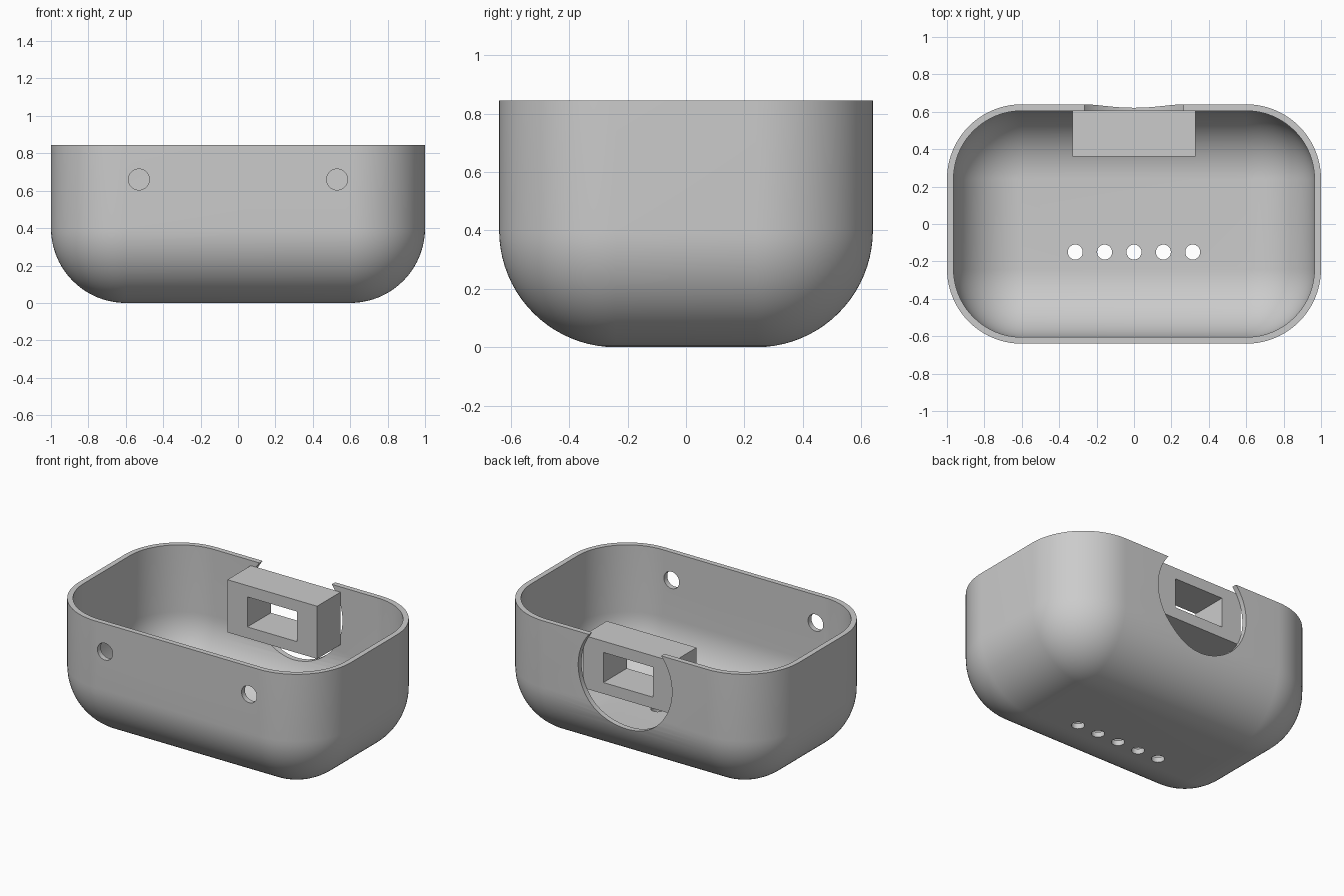
import bpy
import bmesh
from math import cos, sin, pi

old = bpy.data.objects.get("Cube")
if old:
    bpy.data.objects.remove(old, do_unlink=True)

CX, CY, R, WALL, TOP = 0.6, 0.24, 0.4, 0.035, 0.845
SEG = 20

grey = bpy.data.materials.new("light grey plastic")
grey.use_nodes = True
colour = (0.6, 0.6, 0.6, 1)
grey.diffuse_color = colour
grey.node_tree.nodes["Principled BSDF"].inputs["Base Color"].default_value = colour


def activate(obj):
    bpy.ops.object.select_all(action='DESELECT')
    obj.select_set(True)
    bpy.context.view_layer.objects.active = obj


def cut(obj, cutter):
    """Subtract a cutter, then discard it."""
    cutter.hide_render = True
    activate(obj)
    mod = obj.modifiers.new("cut", 'BOOLEAN')
    mod.operation, mod.solver, mod.object = 'DIFFERENCE', 'EXACT', cutter
    bpy.ops.object.modifier_apply(modifier=mod.name)
    bpy.data.objects.remove(cutter, do_unlink=True)


def cylinder(loc, radius, depth, along_y=False, sides=48):
    bpy.ops.mesh.primitive_cylinder_add(
        vertices=sides, radius=radius, depth=depth, location=loc,
        rotation=(pi / 2 if along_y else 0, 0, 0))
    return bpy.context.object


def box(name, lo, hi):
    mid = [(a + b) / 2 for a, b in zip(lo, hi)]
    bpy.ops.mesh.primitive_cube_add(size=1, location=mid)
    obj = bpy.context.object
    obj.name = name
    obj.scale = [b - a for a, b in zip(lo, hi)]
    bpy.ops.object.transform_apply(location=False, rotation=False, scale=True)
    return obj


def ring(bm, radius, z):
    """Rounded rectangle whose corner centres stay fixed."""
    verts = []
    for k, (sx, sy) in enumerate([(1, 1), (-1, 1), (-1, -1), (1, -1)]):
        for i in range(SEG + 1):
            a = (k + i / SEG) * pi / 2
            verts.append(bm.verts.new((sx * CX + radius * cos(a),
                                       sy * CY + radius * sin(a), z)))
    return verts


# Tub: outer skin from the base up, then inner skin back down
def skin(radius):
    steps = [i / SEG * pi / 2 for i in range(SEG + 1)]
    return [(radius * sin(a), R - radius * cos(a)) for a in steps] + [(radius, TOP)]


bm = bmesh.new()
rings = [ring(bm, r, z) for r, z in skin(R) + skin(R - WALL)[::-1]]
for low, high in zip(rings, rings[1:]):
    n = len(low)
    for i in range(n):
        j = (i + 1) % n
        bm.faces.new((low[i], low[j], high[j], high[i]))
bmesh.ops.remove_doubles(bm, verts=bm.verts, dist=1e-5)
bmesh.ops.holes_fill(bm, edges=[e for e in bm.edges if e.is_boundary], sides=0)
bmesh.ops.recalc_face_normals(bm, faces=bm.faces)
mesh = bpy.data.meshes.new("tub_shell")
bm.to_mesh(mesh)
bm.free()
tub = bpy.data.objects.new("tub_shell", mesh)
bpy.context.collection.objects.link(tub)
mesh.materials.append(grey)

# Two front holes, a row of floor holes, and the round notch in the back
for side in (-1, 1):
    cut(tub, cylinder((side * 0.53, -0.62, 0.66), 0.056, 0.2, True))
for i in range(-2, 3):
    cut(tub, cylinder((i * 0.157, -0.15, 0), 0.04, 0.2))
cut(tub, cylinder((0, 0.62, 0.625), 0.345, 0.3, True, 96))
activate(tub)
bpy.ops.object.shade_smooth_by_angle()

# Socket block with a rectangular tunnel, behind the notch
block = box("socket_block", (-0.33, 0.36, 0.46), (0.33, 0.607, 0.81))
block.data.materials.append(grey)
cut(block, box("tunnel", (-0.183, 0.2, 0.535), (0.183, 0.8, 0.735)))
